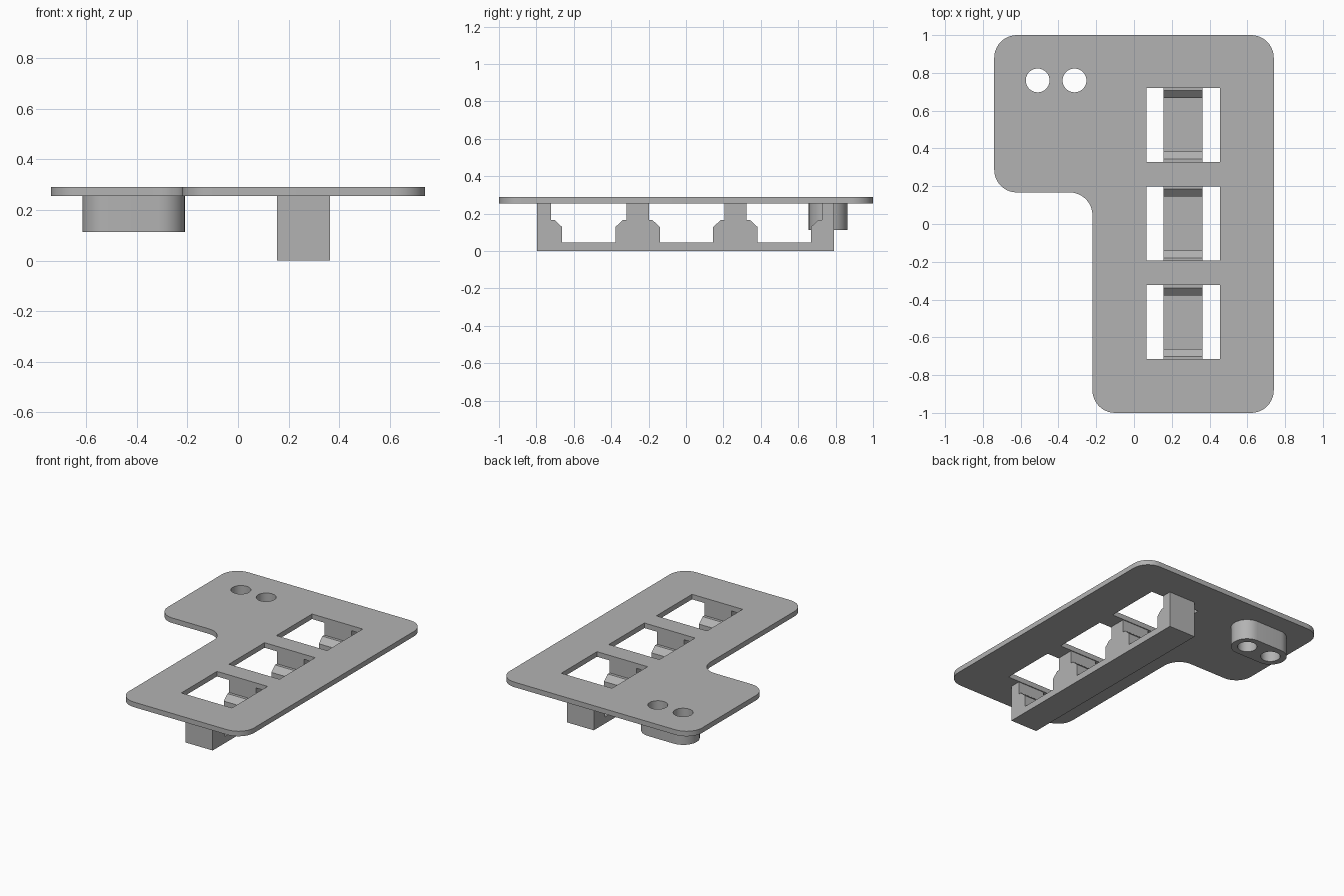
import bpy, bmesh
from math import pi, sin, cos
from mathutils import Vector, Matrix

cube = bpy.data.objects.get("Cube")
if cube:
    bpy.data.objects.remove(cube)

grey = bpy.data.materials.new("grey plastic")
grey.use_nodes = True
colour = (0.45, 0.45, 0.45, 1)
grey.diffuse_color = colour
grey.node_tree.nodes["Principled BSDF"].inputs["Base Color"].default_value = colour


def rounded(corners, r, steps=10):
    """Outline with every right-angled corner, inner or outer, filleted."""
    out = []
    n = len(corners)
    for i, c in enumerate(corners):
        p = Vector(c)
        a = (Vector(corners[i - 1]) - p).normalized() * r
        b = (Vector(corners[(i + 1) % n]) - p).normalized() * r
        for k in range(steps + 1):
            t = k / steps * pi / 2
            out.append(p + a * (1 - sin(t)) + b * (1 - cos(t)))
    return out


def rect(x0, x1, y0, y1):
    return [(x0, y0), (x1, y0), (x1, y1), (x0, y1)]


def circle(x, y, r, n=40):
    return [(x + r * cos(2 * pi * k / n), y + r * sin(2 * pi * k / n)) for k in range(n)]


def extruded(name, loops, low, high, matrix=Matrix()):
    """Solid from an outline and its holes, raised from low to high."""
    curve = bpy.data.curves.new(name, "CURVE")
    curve.dimensions = "2D"
    curve.fill_mode = "BOTH"
    curve.extrude = (high - low) / 2
    for loop in loops:
        spline = curve.splines.new("POLY")
        spline.points.add(len(loop) - 1)
        for point, p in zip(spline.points, loop):
            point.co = (p[0], p[1], 0, 1)
        spline.use_cyclic_u = True
    temp = bpy.data.objects.new(name + " outline", curve)
    mesh = bpy.data.meshes.new_from_object(temp)
    bpy.data.objects.remove(temp)
    bpy.data.curves.remove(curve)
    mesh.transform(matrix @ Matrix.Translation((0, 0, (low + high) / 2)))
    bm = bmesh.new()
    bm.from_mesh(mesh)
    bmesh.ops.remove_doubles(bm, verts=bm.verts, dist=1e-4)
    bmesh.ops.recalc_face_normals(bm, faces=bm.faces)
    bm.to_mesh(mesh)
    bm.free()
    mesh.name = name
    mesh.materials.clear()
    mesh.materials.append(grey)
    obj = bpy.data.objects.new(name, mesh)
    bpy.context.collection.objects.link(obj)
    bpy.ops.object.select_all(action="DESELECT")
    obj.select_set(True)
    bpy.context.view_layer.objects.active = obj
    bpy.ops.object.shade_smooth_by_angle(angle=pi / 6)
    return obj


bottom, top = 0.255, 0.29
slots = [-0.52, 0.003, 0.525]
holes = [circle(x, 0.76, 0.063) for x in (-0.51, -0.315)]

# L-shaped plate with three windows and two round holes
outline = rounded([(-0.22, -1), (0.74, -1), (0.74, 1), (-0.74, 1),
                   (-0.74, 0.167), (-0.22, 0.167)], 0.12)
windows = [rect(0.065, 0.455, y - 0.196, y + 0.196) for y in slots]
extruded("plate", [outline] + windows + holes, bottom, top)

# Rounded boss under the plate, pierced by the same holes
boss = rounded(rect(-0.615, -0.21, 0.656, 0.864), 0.1035)
extruded("hole_boss", [boss] + holes, 0.113, bottom)

# Holder rail: side profile in y and z, swept along x
half = [(0.202, bottom), (0.202, 0.165), (0.182, 0.165), (0.142, 0.128), (0.142, 0.046)]
profile = [(-0.797, bottom)]
for y in slots:
    profile += [(y - d, z) for d, z in half]
    profile += [(y + d, z) for d, z in reversed(half)]
profile += [(0.792, bottom), (0.792, 0), (-0.797, 0)]
to_side = Matrix(((0, 0, 1, 0), (1, 0, 0, 0), (0, 1, 0, 0), (0, 0, 0, 1)))
extruded("holder_rail", [profile], 0.155, 0.363, to_side)
